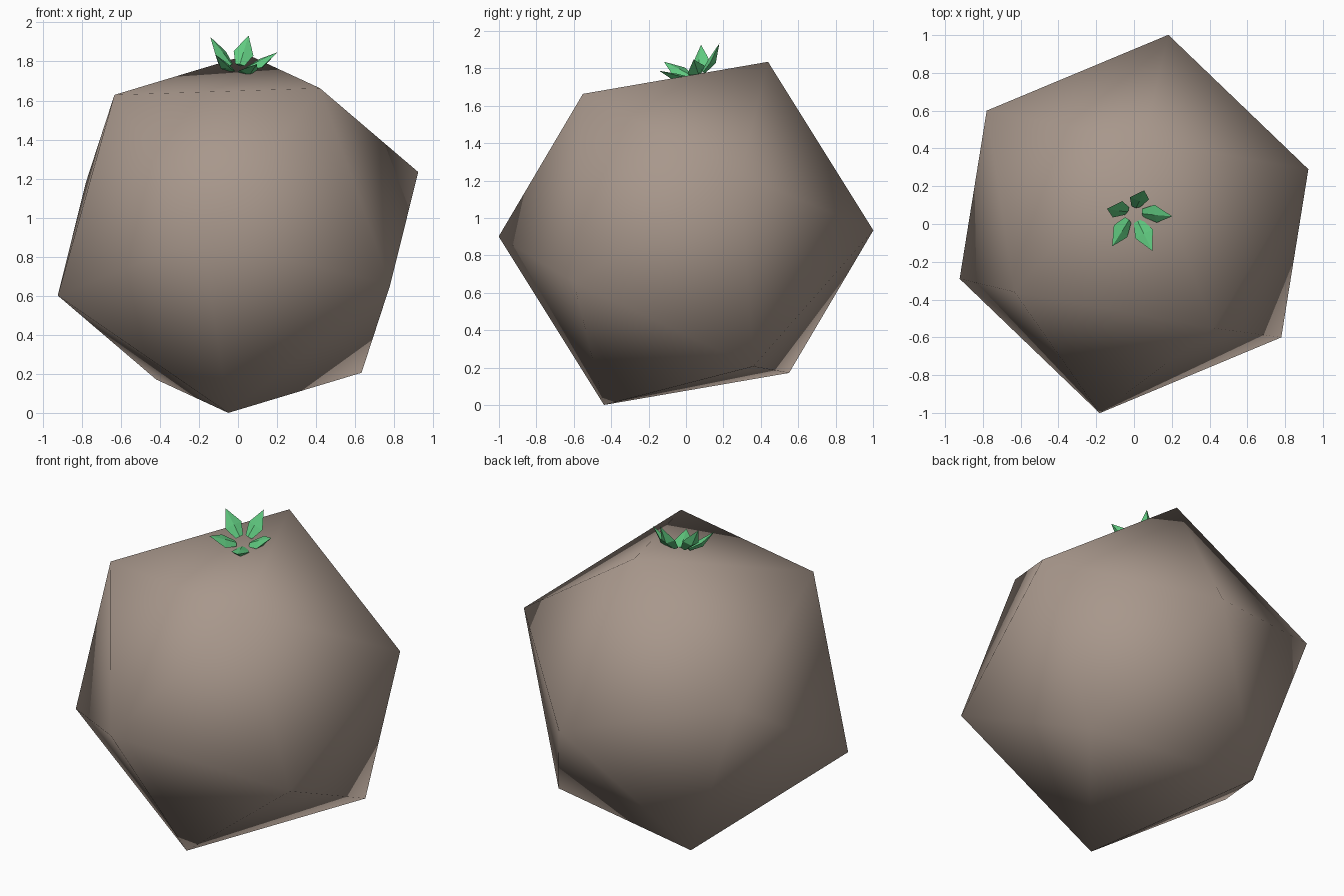
import bpy, bmesh, math
from mathutils import Vector, Matrix

if "Cube" in bpy.data.objects:
    bpy.data.objects.remove(bpy.data.objects["Cube"])


def frame(a, b):
    """Orthonormal matrix with z along a and x toward b."""
    z = a.normalized()
    x = (b - z * b.dot(z)).normalized()
    return Matrix((x, z.cross(x), z)).transposed()


def finish(bm, name, color, smooth):
    bmesh.ops.recalc_face_normals(bm, faces=bm.faces)
    for f in bm.faces:
        f.smooth = smooth
    me = bpy.data.meshes.new(name)
    bm.to_mesh(me)
    bm.free()
    ob = bpy.data.objects.new(name, me)
    bpy.context.collection.objects.link(ob)
    mat = bpy.data.materials.new(name + "_colour")
    mat.diffuse_color = color
    mat.use_nodes = True
    mat.node_tree.nodes["Principled BSDF"].inputs["Base Color"].default_value = mat.diffuse_color
    me.materials.append(mat)
    return ob


# Body: tilted smooth-shaded icosahedron
bm = bmesh.new()
bmesh.ops.create_icosphere(bm, subdivisions=1, radius=1.018)
v0 = max(bm.verts, key=lambda v: v.co.z)
v1 = v0.link_edges[0].other_vert(v0)
rot = frame(Vector((0.05, 0.44, 0.92)), Vector((0.42, -0.55, 0.75))) @ frame(v0.co, v1.co).transposed()
for v in bm.verts:
    v.co = rot @ v.co
low = min(v.co.z for v in bm.verts)
for v in bm.verts:
    v.co.z -= low
finish(bm, "body", (0.39, 0.31, 0.26, 1), True)

# Leaf rosette on the top face: five faceted pointed leaves
LEAVES = 5
SECTIONS = [(0.0, 0.024, 0.014), (0.42, 0.052, 0.027)]  # along, half width, half thickness
centre = Vector((0.003, 0.047, 1.775))
tilt = frame(Vector((0.16, -0.39, 0.9)), Vector((1, 0, 0)))
for i in range(LEAVES):
    turn = tilt @ Matrix.Rotation(math.radians(7 + 72 * i), 3, 'Z')
    base, tip = Vector((0.045, 0, -0.01)), Vector((0.187, 0, 0.1))
    along = tip - base
    side = Vector((0, 1, 0))
    up = along.cross(side).normalized()
    bm = bmesh.new()
    rings = []
    for t, w, h in SECTIONS:
        c = base + along * t - up * (0.02 * t)
        offs = (side * w, up * h * 0.6, -side * w, -up * h)
        rings.append([bm.verts.new(centre + turn @ (c + o)) for o in offs])
    point = bm.verts.new(centre + turn @ tip)
    bm.faces.new(rings[0])
    for k in range(4):
        n = (k + 1) % 4
        bm.faces.new((rings[0][k], rings[0][n], rings[1][n], rings[1][k]))
        bm.faces.new((rings[1][k], rings[1][n], point))
    finish(bm, f"leaf_{i + 1}", (0.12, 0.6, 0.22, 1), False)
